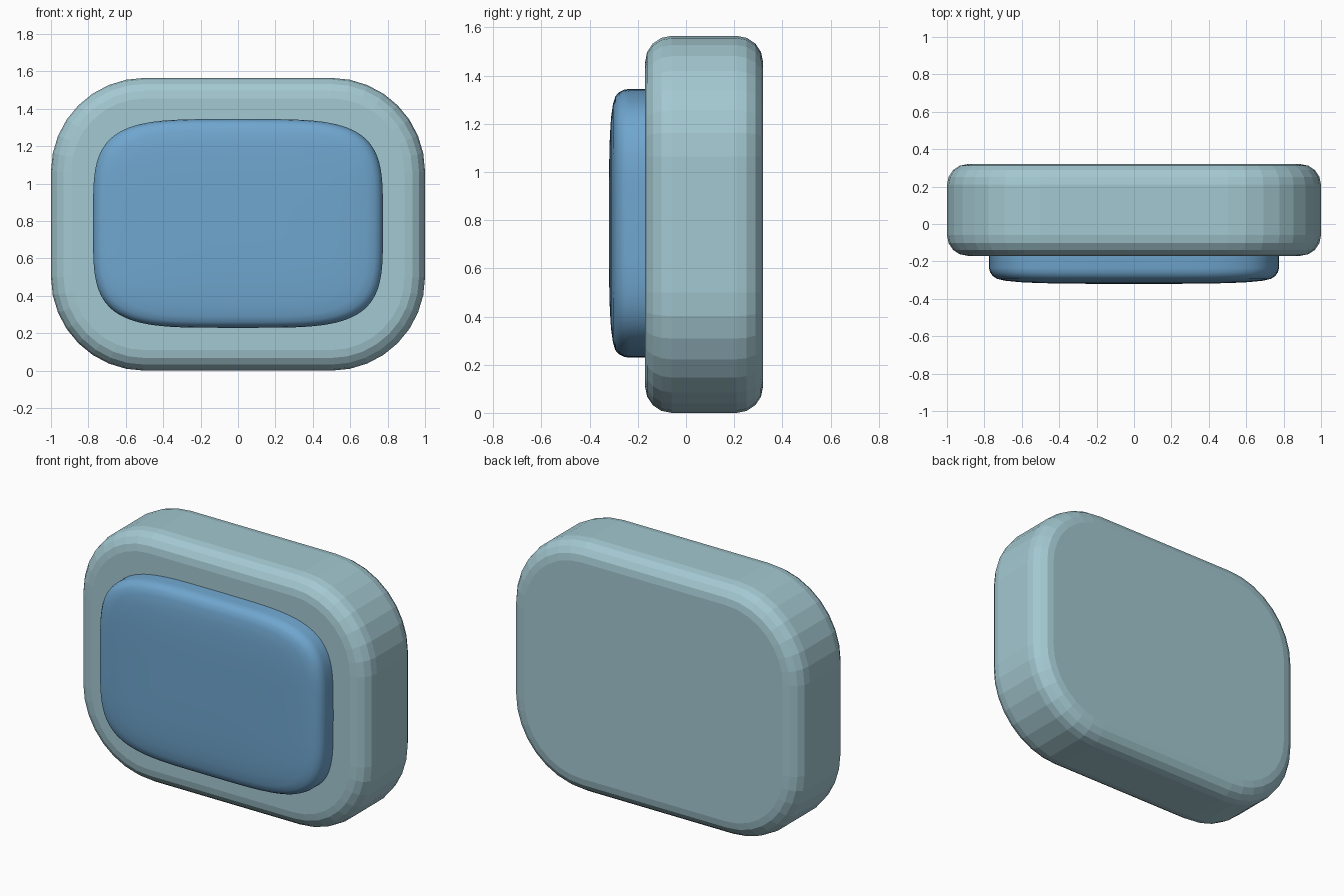
import bpy, bmesh
from math import cos, sin, pi, copysign

if "Cube" in bpy.data.objects:
    bpy.data.objects.remove(bpy.data.objects["Cube"])

W, H = 1.0, 1.565          # half width, full height
Y0, Y1 = -0.17, 0.32       # front and back of the housing


def material(name, color):
    m = bpy.data.materials.new(name)
    m.diffuse_color = color
    m.use_nodes = True
    m.node_tree.nodes["Principled BSDF"].inputs["Base Color"].default_value = m.diffuse_color
    return m


def finish(bm, name, mat):
    bmesh.ops.recalc_face_normals(bm, faces=bm.faces)
    me = bpy.data.meshes.new(name)
    bm.to_mesh(me)
    bm.free()
    ob = bpy.data.objects.new(name, me)
    bpy.context.collection.objects.link(ob)
    me.materials.append(mat)
    return ob


def loft(rings):
    """Skin a list of closed point loops and cap both ends."""
    bm = bmesh.new()
    loops = [[bm.verts.new(p) for p in r] for r in rings]
    n = len(loops[0])
    for a, b in zip(loops, loops[1:]):
        for i in range(n):
            j = (i + 1) % n
            bm.faces.new((a[i], a[j], b[j], b[i]))
    bm.faces.new(loops[0])
    bm.faces.new(loops[-1])
    return bm


def rounded_ring(y, inset, r=0.5, seg=8):
    pts = []
    for q, (sx, sz) in enumerate([(1, 1), (-1, 1), (-1, -1), (1, -1)]):
        for k in range(seg + 1):
            a = (q + k / seg) * pi / 2
            pts.append((sx * (W - r) + (r - inset) * cos(a), y,
                        H / 2 + sz * (H / 2 - r) + (r - inset) * sin(a)))
    return pts


def oval_ring(y, s, n=4.2, count=96):
    e = 2 / n
    pts = []
    for i in range(count):
        a = 2 * pi * i / count
        c, d = cos(a), sin(a)
        # the dome insets evenly near its rim
        pts.append((s * 0.775 * copysign(abs(c) ** e, c), y,
                    0.787 + s * 0.558 * copysign(abs(d) ** e, d)))
    return pts


# housing: rounded slab with quarter-round edges front and back
B, S = 0.11, 4
arc = [(B * (1 - sin(k * pi / 2 / S)), B * (1 - cos(k * pi / 2 / S))) for k in range(S + 1)]
front = [rounded_ring(Y0 + dy, inset) for inset, dy in arc]
back = [rounded_ring(Y1 - dy, inset) for inset, dy in reversed(arc)]
finish(loft(front + back), "housing", material("pale_teal", (0.37, 0.58, 0.64, 1)))

# screen: softly domed cushion set into the front
profile = [(-0.10, 1), (-0.235, 1), (-0.258, 0.993), (-0.278, 0.975), (-0.293, 0.945),
           (-0.303, 0.89), (-0.311, 0.79), (-0.316, 0.65), (-0.319, 0.45), (-0.32, 0.2)]
screen = finish(loft([oval_ring(y, s) for y, s in profile]), "screen",
                material("blue", (0.16, 0.38, 0.62, 1)))
bpy.context.view_layer.objects.active = screen
screen.select_set(True)
bpy.ops.object.shade_smooth_by_angle()
